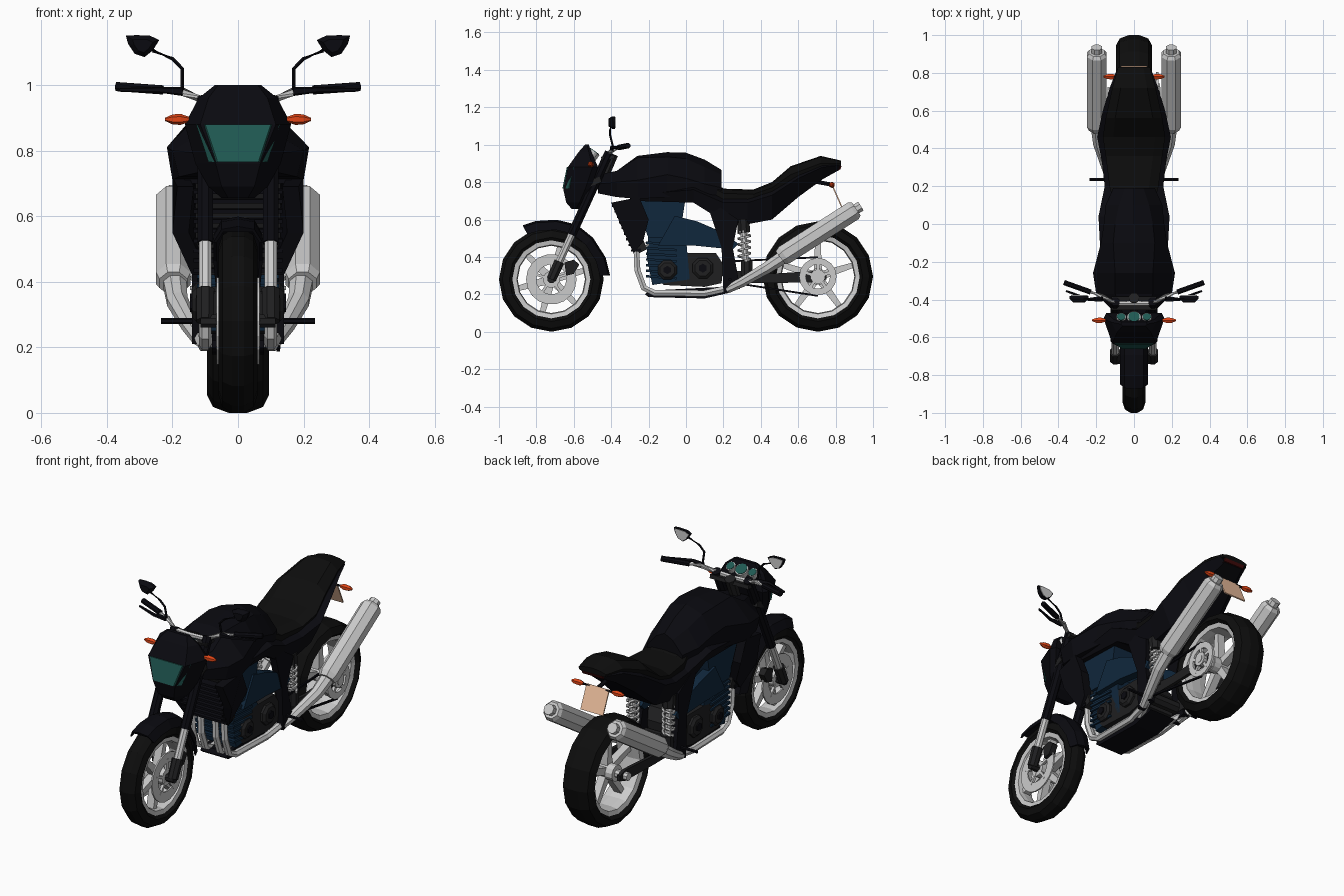
import bpy, bmesh, math
from mathutils import Vector as V

def material(name, r, g, b):
    m = bpy.data.materials.new(name)
    m.diffuse_color = (r, g, b, 1)
    return m
BLACK = material("black_paint", .003, .003, .005)
RUBBER = material("rubber", .004, .004, .004)
DARK = material("dark_metal", .014, .014, .015)
BLUE = material("blue_metal", .005, .02, .045)
TEAL = material("teal_glass", .014, .1, .085)
ORANGE = material("orange_lens", .75, .06, .008)
RED = material("red_lens", .05, .003, .003)
TAN = material("tan_plate", .85, .52, .34)

def build(name, verts, faces, mat=None, mirror=False):
    me = bpy.data.meshes.new(name)
    me.from_pydata([tuple(v) for v in verts], [], faces)
    bm = bmesh.new(); bm.from_mesh(me)
    bmesh.ops.remove_doubles(bm, verts=bm.verts, dist=1e-5)
    bmesh.ops.recalc_face_normals(bm, faces=bm.faces)
    bm.to_mesh(me); bm.free()
    ob = bpy.data.objects.new(name, me)
    bpy.context.collection.objects.link(ob)
    if mat: me.materials.append(mat)
    if mirror: ob.modifiers.new("mirror", 'MIRROR')
    return ob

def loft(name, rings, mat=None, mirror=False, loop=False):
    n, k = len(rings[0]), len(rings)
    faces = [(i*n+j, i*n+(j+1) % n, (i+1) % k*n+(j+1) % n, (i+1) % k*n+j)
             for i in range(k if loop else k-1) for j in range(n)]
    if not loop: faces += [tuple(range(n)), tuple(range((k-1)*n, k*n))]
    return build(name, [p for r in rings for p in r], faces, mat, mirror)

def sym(half):
    return half + [(-x, y, z) for x, y, z in reversed(half) if x > 0]

def body(name, secs, mat):
    # each section: y, top z, (shoulder x, z), (widest x, z), (lower x, z)
    return loft(name, [sym([(0, y, t), (a[0], y, a[1]), (b[0], y, b[1]), (c[0], y, c[1]), (0, y, c[1])])
                       for y, t, a, b, c in secs], mat)

def prism(name, prof, x0, x1, mat=None, mirror=False):
    return loft(name, [[(x, y, z) for y, z in prof] for x in (x0, x1)], mat, mirror)

def plate(name, pts, thick, mat=None):
    return loft(name, [pts, [(x-thick, y, z) for x, y, z in pts]], mat, True)

def tube(name, pts, r, n=8, mat=None, mirror=False):
    pts = [V(p) for p in pts]
    rs = r if isinstance(r, (list, tuple)) else [r]*len(pts)
    rings = []
    for i, p in enumerate(pts):
        t = (pts[min(i+1, len(pts)-1)] - pts[max(i-1, 0)]).normalized()
        u = t.cross(V((0, 0, 1)) if abs(t.x) > .9 else V((1, 0, 0))).normalized()
        w = t.cross(u)
        rings.append([p + rs[i]*(math.cos(a)*u + math.sin(a)*w)
                      for a in [2*math.pi*(j+.5)/n for j in range(n)]])
    return loft(name, rings, mat, mirror)

def lathe(name, prof, c, n=16, mat=None, mirror=False):
    rings = [[(x, c[0]+r*math.cos(a), c[1]+r*math.sin(a)) for x, r in prof]
             for a in [2*math.pi*k/n for k in range(n)]]
    return loft(name, rings, mat, mirror, True)

# wheels: tyre, rim, spokes, hub, discs
def wheel(tag, y, R, w, spokes):
    c = (y, R)
    lathe(tag+"_tyre", [(-.75*w, R-.075), (-w, R-.055), (-.8*w, R-.018), (-.3*w, R), (.3*w, R), (.8*w, R-.018),
                        (w, R-.055), (.75*w, R-.075)], c, 16, RUBBER)
    lathe(tag+"_rim", [(-.82*w, R-.064), (-.72*w, R-.095), (-.3*w, R-.1), (.3*w, R-.1), (.72*w, R-.095), (.82*w, R-.064)], c)
    tube(tag+"_hub", [(-.065, y, R), (.065, y, R)], .045, 12)
    for k in range(spokes):
        a = 2*math.pi*(k+.25)/spokes
        d, s, o = V((math.cos(a), math.sin(a))), V((-math.sin(a), math.cos(a))), V(c)
        prism(f"{tag}_spoke_{k+1}", [o+d*.03+s*.022, o+d*(R-.09)+s*.014, o+d*(R-.09)-s*.014, o+d*.03-s*.022], -.022, .022)

F, RE = (-.72, .28), (.705, .295)
wheel("front", -.72, .28, .06, 6)
wheel("rear", .705, .295, .095, 5)
lathe("front_brake_disc", [(.058, .08), (.058, .135), (.066, .135), (.066, .08)], F, 18, None, True)
lathe("rear_sprocket", [(.117, .065), (.117, .1), (.13, .1), (.13, .065)], RE, 16)
tube("sprocket_hub", [(.06, *RE), (.137, *RE)], .04, 10)
for k in range(5):
    a = 2*math.pi*(k+.25)/5
    c, s = math.cos(a), math.sin(a)
    tube(f"disc_arm_{k+1}", [(.06, *F), (.06, F[0]+.1*c, F[1]+.1*s)], .01, 4, None, True)
    tube(f"sprocket_arm_{k+1}", [(.122, *RE), (.122, RE[0]+.08*c, RE[1]+.08*s)], .012, 4)

# front fender: inverted-U section swept over the tyre
rings = []
for deg, r, s in ((118, .322, 1), (105, .318, 1), (85, .315, 1), (65, .318, 1), (45, .31, 1), (22, .308, .9), (4, .31, .8)):
    a = math.radians(deg)
    rings.append([(x*s, F[0]+(r-d)*math.cos(a), F[1]+(r-d)*math.sin(a)) for x, d in
                  ((-.075, .05), (-.05, .005), (0, -.005), (.05, .005), (.075, .05), (.065, .05), (.045, .015), (-.045, .015), (-.065, .05))])
loft("front_fender", rings, BLACK)

# front fork
def fork(t): return (.1, -.72+.31*t, .28+.68*t)
tube("fork_lower", [fork(0), fork(.14)], [.028, .03], 8, DARK, True)
tube("fork_slider", [fork(.1), fork(.4)], .021, 8, None, True)
tube("fork_upper", [fork(.35), fork(1)], .026, 8, BLACK, True)
tube("front_axle", [(-.115, *F), (.115, *F)], .022, 8, DARK)
prism("brake_caliper", [(-.64, .3), (-.6, .31), (-.57, .36), (-.6, .385), (-.65, .37)], .05, .085, DARK, True)
prism("lower_fork_clamp", [(-.53, .77), (-.45, .8), (-.46, .83), (-.54, .8)], -.125, .125, DARK)
prism("upper_fork_clamp", [(-.45, .915), (-.38, .925), (-.385, .945), (-.455, .935)], -.12, .12, DARK)
tube("steering_head", [(0, -.47, .76), (0, -.39, .95)], .03, 8, DARK)

# handlebar, grips, levers, mirrors
tube("handlebar", [(0, -.42, .945), (.1, -.42, .95), (.17, -.38, .98), (.26, -.35, .985)], .013, 6, None, True)
tube("grip", [(.23, -.36, .985), (.37, -.31, .995)], .015, 8, BLACK, True)
tube("lever", [(.17, -.395, .98), (.24, -.4, .985), (.36, -.355, .985)], [.014, .009, .006], 5, BLACK, True)
tube("mirror_stalk", [(.17, -.385, .97), (.17, -.405, 1.05), (.2, -.405, 1.08), (.26, -.4, 1.105)], .006, 5, BLACK, True)
head = [(.24, 1.137), (.268, 1.15), (.31, 1.152), (.342, 1.15), (.335, 1.125), (.315, 1.095), (.285, 1.085), (.26, 1.105)]
def scaled(s, y): return [(.29+(x-.29)*s, y, 1.12+(z-1.12)*s) for x, z in head]
loft("mirror_head", [scaled(.6, -.415), scaled(1, -.395), scaled(1, -.38)], BLACK, True)
loft("mirror_glass", [scaled(.85, -.381), scaled(.85, -.377)], None, True)

# headlight fairing, stacked from top to bottom
rows = [(1.0, .06, -.54, .07, -.53, -.52), (.96, .09, -.575, .12, -.52, -.505), (.88, .115, -.632, .162, -.5, -.47),
        (.76, .068, -.656, .13, -.54, -.51), (.69, .05, -.64, .09, -.57, -.54), (.655, .03, -.61, .05, -.59, -.575)]
loft("headlight_fairing", [sym([(0, f, z), (a, f, z), (b, m, z), (b*.9, k, z), (0, k, z)])
                           for z, a, f, b, m, k in rows], BLACK)
loft("headlight_lens", [sym([(0, -.637, .88), (.1, -.637, .88), (.128, -.6, .88), (.12, -.57, .88), (0, -.57, .88)]),
                        sym([(0, -.661, .765), (.062, -.661, .765), (.09, -.628, .765), (.08, -.6, .765), (0, -.6, .765)])], TEAL)
for i, (x, r) in enumerate(((-.068, .026), (0, .037), (.068, .026))):
    tube(f"gauge_rim_{i+1}", [(x, -.53, .91), (x, -.492, .965)], r, 12)
    tube(f"gauge_face_{i+1}", [(x, -.495, .961), (x, -.49, .968)], r*.85, 12, TEAL)

# indicators front and rear
for tag, y, z, x in (("front", -.51, .895, .15), ("rear", .78, .785, .09)):
    tube(tag+"_indicator_stem", [(.05, y, z), (x+.01, y, z)], .006, 5, BLACK, True)
    tube(tag+"_indicator", [(x, y, z), (x+.025, y, z), (x+.05, y, z), (x+.072, y, z)], [.008, .017, .015, .005], 6, ORANGE, True)

# tank, seat cushion and tail
body("tank", [(-.47, .84, (.06, .84), (.1, .79), (.09, .74)), (-.37, .86, (.1, .86), (.2, .8), (.18, .72)),
              (-.26, .94, (.1, .93), (.217, .81), (.2, .71)), (-.1, .96, (.11, .935), (.175, .84), (.17, .72)),
              (0, .957, (.1, .925), (.16, .82), (.15, .73)), (.1, .92, (.08, .88), (.15, .79), (.14, .73)),
              (.19, .865, (.05, .84), (.11, .77), (.11, .72))], BLACK)
body("tail_body", [(-.3, .74, (.1, .74), (.17, .73), (.16, .7)), (.04, .79, (.1, .79), (.188, .76), (.15, .69)),
                   (.2, .73, (.1, .73), (.155, .69), (.13, .59)), (.33, .73, (.1, .73), (.17, .69), (.13, .575)),
                   (.46, .77, (.12, .77), (.195, .73), (.13, .6)), (.6, .85, (.11, .85), (.165, .82), (.1, .72)),
                   (.73, .9, (.09, .9), (.125, .88), (.08, .815)), (.82, .9, (.07, .9), (.09, .89), (.06, .865))], BLACK)
body("seat", [(.08, .86, (.07, .84), (.1, .8), (.1, .72)), (.2, .765, (.08, .76), (.13, .74), (.13, .7)),
              (.36, .76, (.1, .755), (.15, .735), (.14, .7)), (.46, .8, (.11, .79), (.165, .77), (.15, .73)),
              (.56, .885, (.1, .88), (.15, .84), (.14, .8)), (.72, .94, (.07, .935), (.115, .9), (.11, .87)),
              (.83, .915, (.05, .91), (.085, .9), (.08, .885))], RUBBER)
prism("tail_light", [(.8, .86), (.825, .868), (.832, .885), (.8, .885)], -.065, .065, RED)
prism("number_plate", [(.775, .79), (.781, .793), (.836, .668), (.83, .665)], -.07, .07, TAN)
tube("plate_bracket", [(0, .62, .8), (0, .7, .8), (0, .78, .785)], .012, 5, BLACK)

# radiator with slats and side scoops
prism("radiator", [(-.36, .7), (-.25, .42), (-.21, .44), (-.3, .7)], -.13, .13, DARK)
for k in range(9):
    y, z = -.37+.0125*k, .68-.03*k
    prism(f"radiator_slat_{k+1}", [(y-.025, z), (y+.03, z+.005), (y+.03, z-.012), (y-.025, z-.012)], -.135, .135, BLACK)
plate("radiator_scoop", [(.185, -.4, .69), (.2, -.34, .55), (.14, -.28, .42), (.15, -.23, .48), (.2, -.2, .6), (.2, -.25, .72)], .05, BLACK)

# engine: air box, frame spar, cylinder, crankcase and covers
prism("air_box", [(-.29, .73), (0, .73), (-.02, .6), (-.05, .5), (-.2, .5)], -.13, .13, BLUE)
plate("frame_spar", [(.14, -.06, .62), (.14, .06, .59), (.13, .2, .53), (.13, .28, .47), (.13, .25, .44), (.14, .05, .46), (.14, -.15, .46)], .05, BLUE)
prism("cylinder_block", [(-.2, .54), (0, .5), (.02, .28), (-.18, .25), (-.21, .4)], -.115, .115, BLUE)
for k in range(7):
    z = .29+.03*k
    prism(f"cooling_fin_{k+1}", [(-.215, z), (-.05, z-.01), (-.05, z+.003), (-.215, z+.013)], -.125, .125, BLUE)
prism("crankcase", [(-.13, .39), (0, .42), (.16, .42), (.2, .36), (.19, .26), (.1, .24), (-.12, .25), (-.16, .3)], -.115, .115, DARK)
for i, (y, z, r) in enumerate(((-.1, .33, .055), (.09, .34, .06))):
    tube(f"engine_cover_{i+1}", [(.1, y, z), (.128, y, z), (.14, y, z)], [r, r, r*.75], 8, DARK, True)
    tube(f"engine_cap_{i+1}", [(.13, y, z), (.147, y, z)], r*.4, 6, BLACK, True)
prism("belly_pan", [(-.22, .2), (-.2, .185), (.1, .178), (.24, .21), (.2, .24), (-.2, .22)], -.08, .08, BLACK)
plate("rear_frame_plate", [(.15, .1, .72), (.15, .28, .6), (.13, .25, .45), (.14, .29, .23), (.14, .2, .21), (.14, .19, .45)], .04, BLACK)
tube("foot_peg", [(.12, .235, .28), (.235, .235, .28)], .009, 6, BLACK, True)

# exhaust: headers, link pipe, muffler
for k, x in enumerate((.045, .1)):
    tube(f"header_pipe_{k+1}", [(x, -.2, .47), (x, -.265, .43), (x, -.26, .33), (x, -.225, .235), (x, -.17, .208),
                                (x+.005, .1, .205), (.12, .26, .24)], .019, 6, None, True)
tube("link_pipe", [(.12, .22, .225), (.145, .3, .265), (.185, .43, .34), (.197, .56, .425)], [.022, .028, .034, .04], 8, None, True)
tube("muffler", [(.197, .505, .395), (.197, .525, .41), (.197, .895, .647), (.197, .91, .657)], [.046, .057, .057, .045], 8, None, True)
tube("muffler_tip", [(.197, .9, .65), (.197, .935, .672)], .03, 8, None, True)

# swingarm, chain and twin shocks
prism("swingarm", [(.2, .26), (.22, .33), (.45, .31), (.7, .325), (.75, .31), (.75, .28), (.7, .265), (.45, .26)], .097, .116, DARK, True)
tube("rear_axle", [(-.14, *RE), (.14, *RE)], .022, 8)
tube("swingarm_pivot", [(-.13, .23, .29), (.13, .23, .29)], .035, 8, DARK)
for tag, a, b in (("upper", (.2, .375), (.705, .398)), ("lower", (.2, .27), (.705, .192))):
    tube(f"chain_{tag}", [(.123, *a), (.123, *b)], .007, 4, BLACK)
tube("shock_body", [(.11, .325, .3), (.11, .325, .38)], .034, 8, DARK, True)
tube("shock_rod", [(.11, .32, .36), (.11, .3, .62)], .018, 8, None, True)
turns = [k*math.pi/4 for k in range(41)]
tube("shock_spring", [(.11+.031*math.cos(a), .312+.031*math.sin(a), .38+.005*a) for a in turns], .008, 4, None, True)
tube("shock_cap", [(.11, .31, .53), (.11, .305, .6)], .036, 8, DARK, True)
